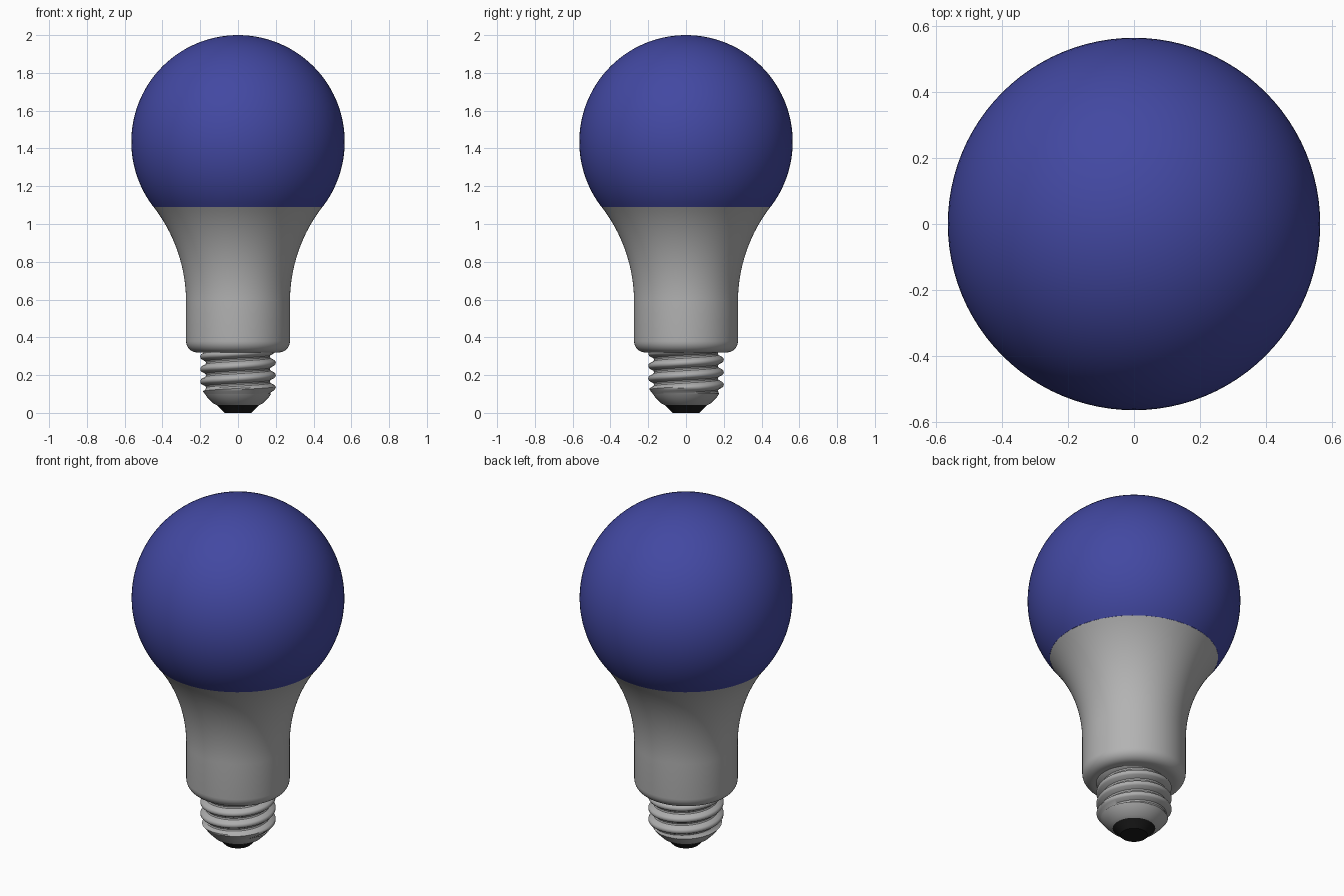
import bpy, bmesh, math
from math import sin, cos, pi, radians

if "Cube" in bpy.data.objects:
    bpy.data.objects.remove(bpy.data.objects["Cube"])

SEG = 96


def material(name, rgb):
    m = bpy.data.materials.new(name)
    m.diffuse_color = (*rgb, 1)
    m.use_nodes = True
    m.node_tree.nodes["Principled BSDF"].inputs["Base Color"].default_value = m.diffuse_color
    return m


BLUE = material("deep blue", (0.055, 0.065, 0.36))
GREY = material("light grey", (0.45, 0.45, 0.45))
METAL = material("metal grey", (0.42, 0.42, 0.42))
BLACK = material("black", (0.01, 0.01, 0.01))


def finish(name, bm, mat, angle=35):
    bmesh.ops.remove_doubles(bm, verts=bm.verts, dist=1e-5)
    bmesh.ops.recalc_face_normals(bm, faces=bm.faces)
    me = bpy.data.meshes.new(name)
    bm.to_mesh(me)
    bm.free()
    me.materials.append(mat)
    ob = bpy.data.objects.new(name, me)
    bpy.context.collection.objects.link(ob)
    bpy.ops.object.select_all(action='DESELECT')
    ob.select_set(True)
    bpy.context.view_layer.objects.active = ob
    bpy.ops.object.shade_smooth_by_angle(angle=radians(angle))
    return ob


def lathe(name, profile, mat):
    """Spin a (radius, height) profile around the z axis."""
    bm = bmesh.new()
    vs = [bm.verts.new((r, 0, z)) for r, z in profile]
    es = [bm.edges.new(p) for p in zip(vs, vs[1:])]
    bmesh.ops.spin(bm, geom=vs + es, cent=(0, 0, 0), axis=(0, 0, 1),
                   angle=2 * pi, steps=SEG, use_duplicate=False)
    return finish(name, bm, mat)


def arc(cx, cz, r, a0, a1, n):
    return [(cx + r * cos(radians(a0 + (a1 - a0) * i / n)),
             cz + r * sin(radians(a0 + (a1 - a0) * i / n))) for i in range(n + 1)]


# Globe: sphere cut off where the neck begins
CUT = -37.66
globe = arc(0, 1.435, 0.565, CUT, 90, 40)
globe[-1] = (0, 2.0)
lathe("globe", globe, BLUE)

# Neck: tangent flare, straight collar and rounded lower rim
neck = arc(1.098, 0.587, 0.823, 180 + CUT, 180, 20)
neck += arc(0.215, 0.38, 0.06, 0, -90, 8) + [(0.16, 0.32)]
lathe("neck", neck, GREY)

# Screw thread: helical rows, clipped to the height of the cap
PITCH, LOW, HIGH, CREST = 0.066, 0.1, 0.325, 0.199
PROFILE = [(0, 0.2), (0.1, 0.199), (0.2, 0.194), (0.38, 0.172), (0.5, 0.169),
           (0.62, 0.172), (0.8, 0.194), (0.9, 0.199), (1, 0.2)]


def thread_radius(z, turn):
    p = ((z - CREST) / PITCH - turn) % 1
    for (a, ra), (b, rb) in zip(PROFILE, PROFILE[1:]):
        if p <= b:
            r = ra + (rb - ra) * (p - a) / (b - a)
            break
    return min(r, 0.175 + 0.8 * (z - LOW))


bm = bmesh.new()
steps = [t for t, _ in PROFILE[:-1]]
rows = [k + t for k in range(-3, 3) for t in steps]
grid = []
for j in range(SEG + 1):
    turn = j / SEG
    column = []
    for row in rows:
        z = min(max(CREST + PITCH * (row + turn), LOW), HIGH)
        r = thread_radius(z, turn)
        column.append(bm.verts.new((r * cos(2 * pi * turn), r * sin(2 * pi * turn), z)))
    grid.append(column)
for a, b in zip(grid, grid[1:]):
    for i in range(len(rows) - 1):
        bm.faces.new((a[i], b[i], b[i + 1], a[i + 1]))
bmesh.ops.dissolve_degenerate(bm, dist=1e-5, edges=bm.edges)
finish("screw_thread", bm, METAL, 40)

# Tapered lower end of the cap, then the insulator and contact
lathe("cap_taper", [(0.176, 0.102), (0.165, 0.085), (0.13, 0.05), (0.11, 0.04)], METAL)
lathe("contact", [(0.113, 0.041), (0.105, 0.034), (0.072, 0.0), (0, 0)], BLACK)
